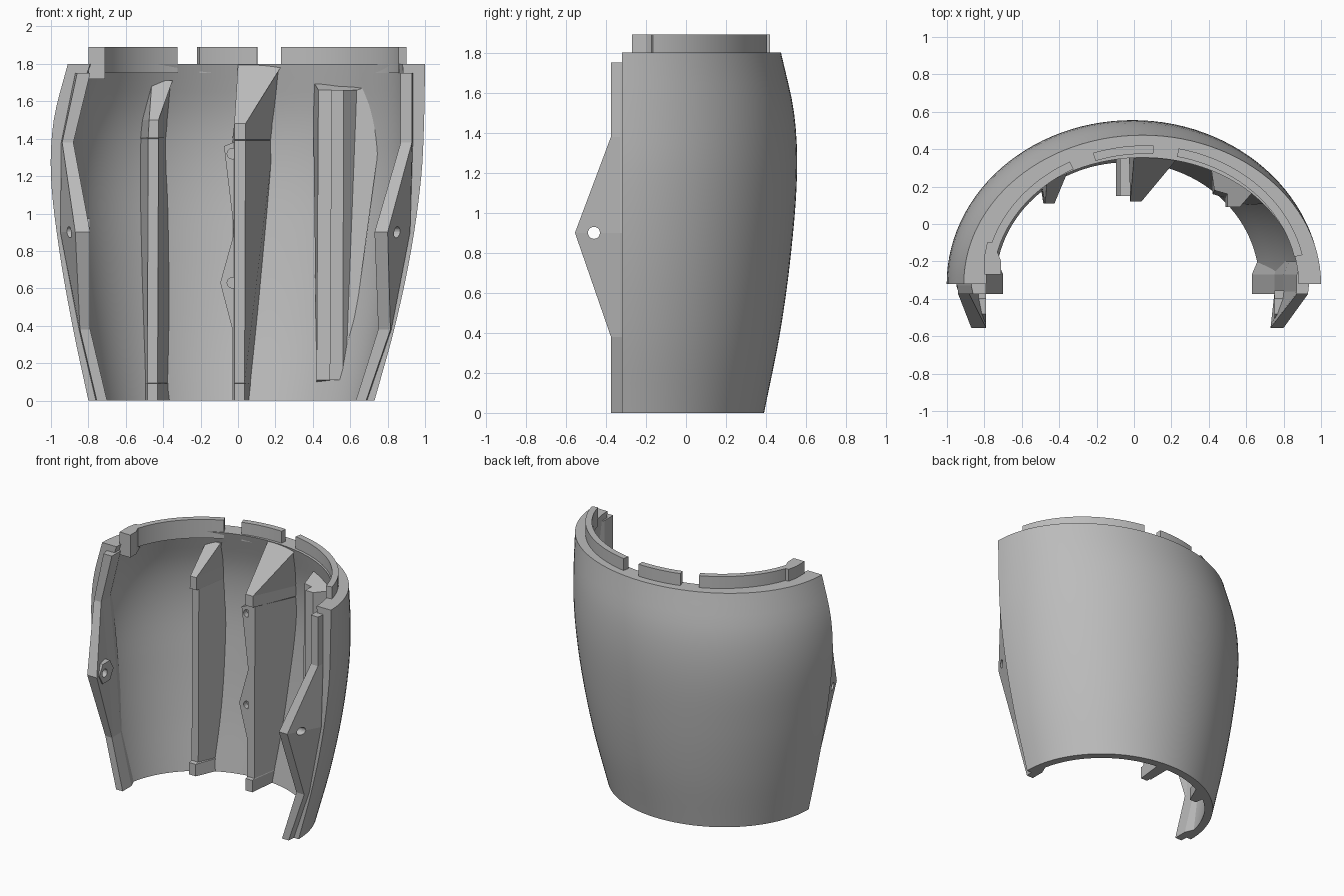
import bpy, bmesh, math
from mathutils import Vector, Matrix

cube = bpy.data.objects.get("Cube")
if cube:
    bpy.data.objects.remove(cube)

grey = bpy.data.materials.new("plain grey")
grey.use_nodes = True
grey.diffuse_color = (0.5, 0.5, 0.5, 1)
grey.node_tree.nodes["Principled BSDF"].inputs["Base Color"].default_value = (0.5, 0.5, 0.5, 1)


def finish(name, bm, smooth=False):
    bmesh.ops.recalc_face_normals(bm, faces=bm.faces)
    me = bpy.data.meshes.new(name)
    bm.to_mesh(me)
    bm.free()
    ob = bpy.data.objects.new(name, me)
    bpy.context.collection.objects.link(ob)
    me.materials.append(grey)
    if smooth:
        bpy.ops.object.select_all(action='DESELECT')
        ob.select_set(True)
        bpy.context.view_layer.objects.active = ob
        bpy.ops.object.shade_smooth_by_angle(angle=math.radians(30))
    return ob


def loft(name, rings, smooth=False):
    """Closed solid through a stack of equal point loops."""
    bm = bmesh.new()
    loops = [[bm.verts.new(p) for p in ring] for ring in rings]
    n = len(loops[0])
    for a, b in zip(loops, loops[1:]):
        for i in range(n):
            j = (i + 1) % n
            bm.faces.new((a[i], a[j], b[j], b[i]))
    bm.faces.new(loops[0])
    bm.faces.new(loops[-1])
    return finish(name, bm, smooth)


def cylinder(name, centre, radius, depth, axis, sides=20):
    bm = bmesh.new()
    turn = Matrix.Rotation(math.pi / 2, 4, axis)
    bmesh.ops.create_cone(bm, cap_ends=True, segments=sides, radius1=radius, radius2=radius,
                          depth=depth, matrix=Matrix.Translation(centre) @ turn)
    return finish(name, bm)


def cut(ob, cutter):
    mod = ob.modifiers.new("hole", 'BOOLEAN')
    mod.operation = 'DIFFERENCE'
    mod.solver = 'EXACT'
    mod.object = cutter
    cutter.hide_render = True
    cutter.hide_set(True)
    cutter.display_type = 'WIRE'


# Shell outline by height: z, left edge x, right edge x, back y, thickness
KEYS = [Vector(k) for k in (
    (0, -.80, .73, .39, .06), (.4, -.885, .84, .47, .075), (.8, -.955, .925, .525, .085),
    (1.2, -1, .98, .555, .09), (1.5, -.985, .995, .54, .10), (1.8, -.91, 1, .475, .12))]
EDGE_Y = -.32


def outline(z):
    """Smoothly interpolated outline at height z."""
    i = max(k for k in range(len(KEYS) - 1) if KEYS[k][0] <= z + 1e-6)
    a, b = KEYS[i], KEYS[i + 1]
    before, after = KEYS[max(i - 1, 0)], KEYS[min(i + 2, len(KEYS) - 1)]
    span = b[0] - a[0]
    t = (z - a[0]) / span
    ta = (b - before) * (span / (b[0] - before[0]))
    tb = (after - a) * (span / (after[0] - a[0]))
    return (a * (2*t**3 - 3*t*t + 1) + ta * (t**3 - 2*t*t + t)
            + b * (3*t*t - 2*t**3) + tb * (t**3 - t*t))


def arc_band(cx, a, b, thick, start, end, z, steps):
    """Closed loop of an elliptical band."""
    angles = [math.radians(start + (end - start) * i / steps) for i in range(steps + 1)]
    pts = [(cx + a * math.cos(t), EDGE_Y + b * math.sin(t), z) for t in angles]
    pts += [(cx + (a - thick) * math.cos(t), EDGE_Y + (b - thick) * math.sin(t), z)
            for t in reversed(angles)]
    return pts


def wall(x, z):
    """A depth just within the shell, for anchoring ribs."""
    _, l, r, back, thick = outline(min(z, 1.8))
    u = (x - (l + r) / 2) / ((r - l) / 2)
    return EDGE_Y + (back - EDGE_Y) * math.sqrt(max(0, 1 - u * u)) - thick * .6


# Curved shell
rings = []
for i in range(25):
    z = 1.8 * i / 24
    _, l, r, back, thick = outline(z)
    rings.append(arc_band((l + r) / 2, (r - l) / 2, back - EDGE_Y, thick, 0, 180, z, 56))
loft("curved_shell", rings, True)

# Raised rim segments
for name, start, end in (("left_rim", 12, 78), ("middle_rim", 87, 109), ("right_rim", 118, 170)):
    loft(name, [arc_band(.06, .86, .74, .045, start, end, z, 20) for z in (1.75, 1.89)], True)
hook = [(-.80, -.27), (-.71, -.27), (-.71, -.2), (-.75, -.1), (-.785, -.1), (-.80, -.17)]
loft("right_rim_hook", [[(x, y, z) for x, y in hook] for z in (1.72, 1.89)])


# Side flanges with pointed, drilled lugs: z, front y, outer base x, outer tip x, inner tip x, inner base x
def flange(name, stations, side, boss_x):
    rings = []
    for z, front, ob, ot, it, ib in stations:
        rings.append([(ob, -.2, z), (ob, -.33, z), (ot, front, z), (it, front, z),
                      (ib, -.36, z), (ib, -.27, z), (ib + side * .03, -.2, z)])
    ob = loft(name, rings)
    boss = cylinder(name + "_boss", (boss_x, -.44, .9), .085, .06, 'Y', 6)
    drill = cylinder(name + "_drill", (boss_x, -.46, .9), .03, .8, 'Y')
    cut(ob, drill)
    cut(boss, drill)


flange("right_flange", [
    (0, -.375, -.76, -.755, -.70, -.70), (.38, -.375, -.85, -.845, -.79, -.79),
    (.9, -.555, -.95, -.87, -.79, -.83), (1.38, -.375, -.945, -.94, -.88, -.88),
    (1.75, -.375, -.87, -.86, -.79, -.79)], -1, -.82)
flange("left_flange", [
    (0, -.375, .69, .685, .63, .63), (.38, -.375, .82, .815, .75, .75),
    (.9, -.555, .92, .80, .73, .80), (1.38, -.375, .935, .93, .87, .87),
    (1.75, -.375, .935, .93, .87, .87)], 1, .78)


# Inner ribs: z, front y, front x pair, wall x pair
def rib(name, stations):
    loft(name, [[(fl, y, z), (fr, y, z), (br, max(wall(br, z), y + .01), z),
                 (bl, max(wall(bl, z), y + .01), z)]
                for z, y, fl, fr, bl, br in stations])


rib("right_rib", [
    (0, .11, -.485, -.43, -.50, -.35), (.09, .11, -.485, -.43, -.50, -.36),
    (.095, .14, -.485, -.43, -.50, -.36), (1.4, .14, -.48, -.425, -.53, -.38),
    (1.405, .11, -.48, -.425, -.53, -.38), (1.5, .11, -.475, -.425, -.52, -.37),
    (1.71, .29, -.46, -.35, -.47, -.35)])
rib("middle_rib", [
    (0, .12, -.02, .035, -.03, .06), (.09, .12, -.02, .035, -.03, .07),
    (.095, .145, -.02, .035, -.03, .07), (1.39, .145, -.02, .04, -.03, .19),
    (1.395, .12, -.02, .04, -.03, .19), (1.48, .12, -.02, .04, -.02, .20),
    (1.8, .36, 0, .24, 0, .24)])

# Zigzag plate with two screw holes beside the middle rib
zigzag = [(0, 0), (0, 1.39), (-.075, 1.36), (-.02, .9), (-.095, .63), (-.03, .38), (-.03, 0)]
plate = loft("zigzag_plate", [[(x, y, z) for x, z in zigzag] for y in (.15, .36)])
for z in (1.32, .63):
    cut(plate, cylinder("screw_hole_cutter", (-.03, .15, z), .028, .08, 'X'))

# Stepped bracket: x, y outline at the bottom and top
bottom = [(.42, .16), (.49, .14), (.49, .09), (.56, .09), (.575, .10)]
top = [(.43, .18), (.50, .16), (.50, .09), (.565, .09), (.635, .17)]
rings = []
for pts, z, ends, rise in ((bottom, .11, (.42, .58), -.02), (top, 1.66, (.40, .80), .05)):
    ring = [(x, y, z) for x, y in pts]
    ring += [(x, wall(x, z), z + rise) for x in reversed(ends)]
    rings.append(ring)
loft("stepped_bracket", rings)
